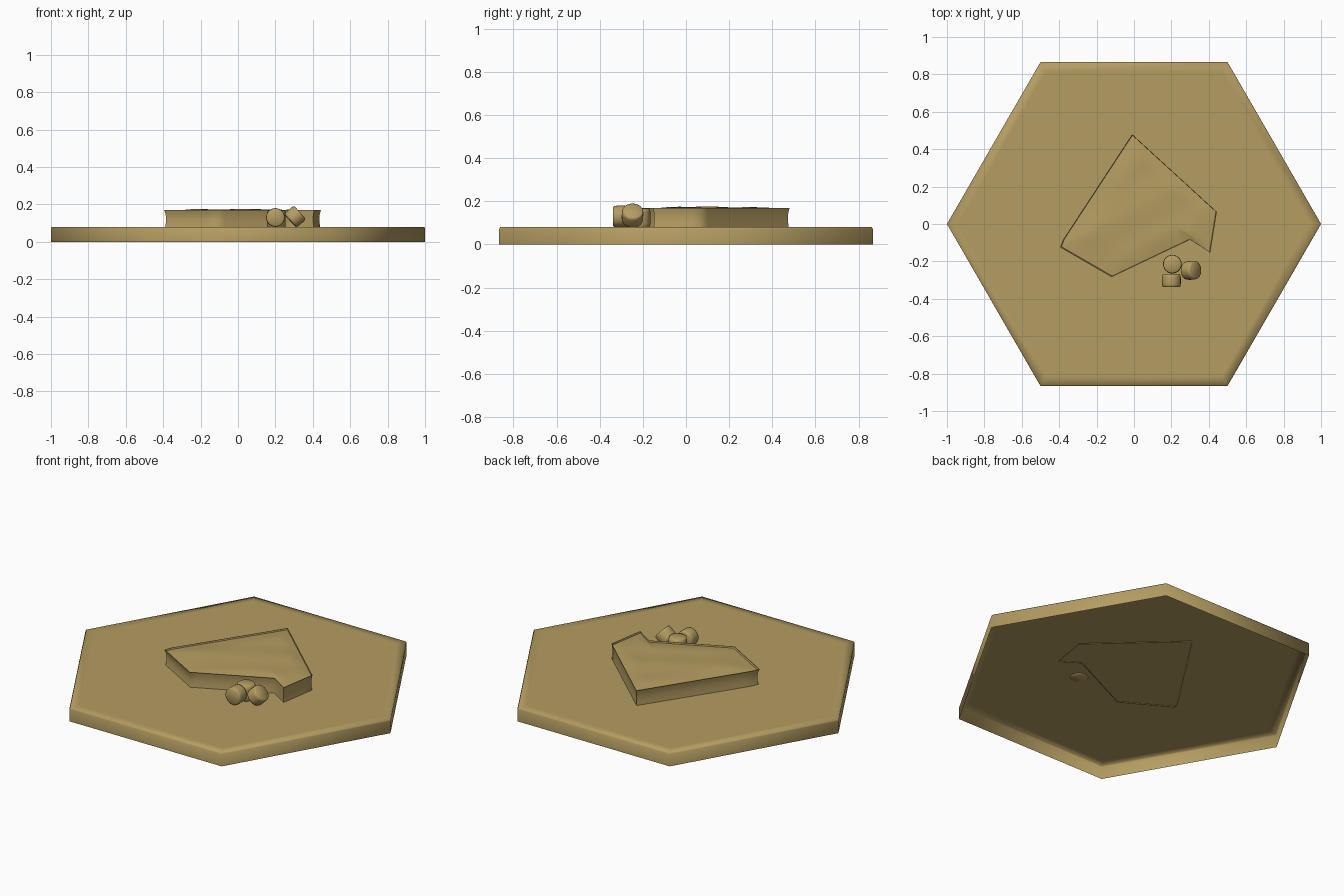
import bpy, bmesh, math
from mathutils import Vector, Matrix

if "Cube" in bpy.data.objects:
    bpy.data.objects.remove(bpy.data.objects["Cube"])

tan = bpy.data.materials.new("sandy_tan")
tan.diffuse_color = (0.46, 0.338, 0.122, 1)
tan.use_nodes = True
tan.node_tree.nodes["Principled BSDF"].inputs["Base Color"].default_value = tan.diffuse_color


def lofted(name, rings, angle=None, matrix=None, bottom=True):
    """Join rings of points with quads, cap the top and optionally the bottom."""
    bm = bmesh.new()
    rows = [[bm.verts.new(p) for p in ring] for ring in rings]
    n = len(rows[0])
    for a, b in zip(rows, rows[1:]):
        for i in range(n):
            j = (i + 1) % n
            bm.faces.new((a[i], a[j], b[j], b[i]))
    if bottom:
        bm.faces.new(rows[0][::-1])
    bm.faces.new(rows[-1])
    if matrix:
        bm.transform(matrix)
    mesh = bpy.data.meshes.new(name)
    bm.to_mesh(mesh)
    bm.free()
    mesh.materials.append(tan)
    ob = bpy.data.objects.new(name, mesh)
    bpy.context.collection.objects.link(ob)
    bpy.context.view_layer.objects.active = ob
    ob.select_set(True)
    if angle:
        bpy.ops.object.shade_smooth_by_angle(angle=math.radians(angle))
    else:
        bpy.ops.object.shade_smooth()
    ob.select_set(False)
    return ob


def circle(r, z, n):
    return [(r * math.cos(math.tau * i / n), r * math.sin(math.tau * i / n), z)
            for i in range(n)]


# Hexagonal tile: a softly shaded shell, open underneath
lofted("hex_base", [circle(r, z, 6) for r, z in
                    ((1, 0), (1, 0.072), (0.995, 0.08), (0.94, 0.08))], bottom=False)

# Rock slab with a thin raised lip and an uneven top
outline = [(-0.01, 0.48), (-0.38, -0.085), (-0.395, -0.125), (-0.12, -0.284),
           (0.30, -0.084), (0.408, -0.153), (0.443, 0.065)]
centre = Vector((0.1, 0.12))
border = []
for k, p in enumerate(outline):
    a, b = Vector(p), Vector(outline[(k + 1) % len(outline)])
    steps = max(2, int((b - a).length / 0.05))
    border += [a.lerp(b, i / steps) for i in range(steps)]


def slab_ring(s, z, bumpy=False):
    ring = []
    for p in border:
        q = centre + (p - centre) * s
        h = z
        if bumpy:
            fade = min(1, (1 - s) * 3)
            h += fade * (0.011 + 0.0022 * (math.sin(17 * q.x + 9 * q.y)
                                           + math.sin(21 * q.y - 12 * q.x)))
        ring.append((q.x, q.y, h))
    return ring


# Walls run inward order so the bottom stays open, just below the tile surface
rings = [slab_ring(s, z) for s, z in
         ((0.99, 0.076), (0.982, 0.1), (0.978, 0.125), (0.985, 0.15),
          (1, 0.17), (0.992, 0.17))]
rings += [slab_ring(s, 0.161, True)
          for s in (0.985, 0.9, 0.8, 0.7, 0.6, 0.5, 0.4, 0.3, 0.2, 0.1, 0.03)]
lofted("rock_slab", rings, 60, bottom=False)


# Three small barrels: one upright, one lying, one leaning
def barrel(name, loc, rot, half):
    profile = ((0.043, -half), (0.048, -half + 0.004), (0.05, -half * 0.5),
               (0.05, half * 0.5), (0.048, half - 0.004), (0.043, half))
    m = Matrix.Translation(loc) @ rot
    lofted(name, [circle(r, z, 24) for r, z in profile], 60, m)


barrel("upright_barrel", (0.205, -0.215, 0.122), Matrix.Identity(4), 0.046)
barrel("lying_barrel", (0.2, -0.303, 0.13), Matrix.Rotation(math.pi / 2, 4, 'X'), 0.035)
barrel("leaning_barrel", (0.305, -0.248, 0.134),
       Matrix.Rotation(math.radians(3), 4, 'Z') @ Matrix.Rotation(math.radians(48), 4, 'Y'), 0.034)
